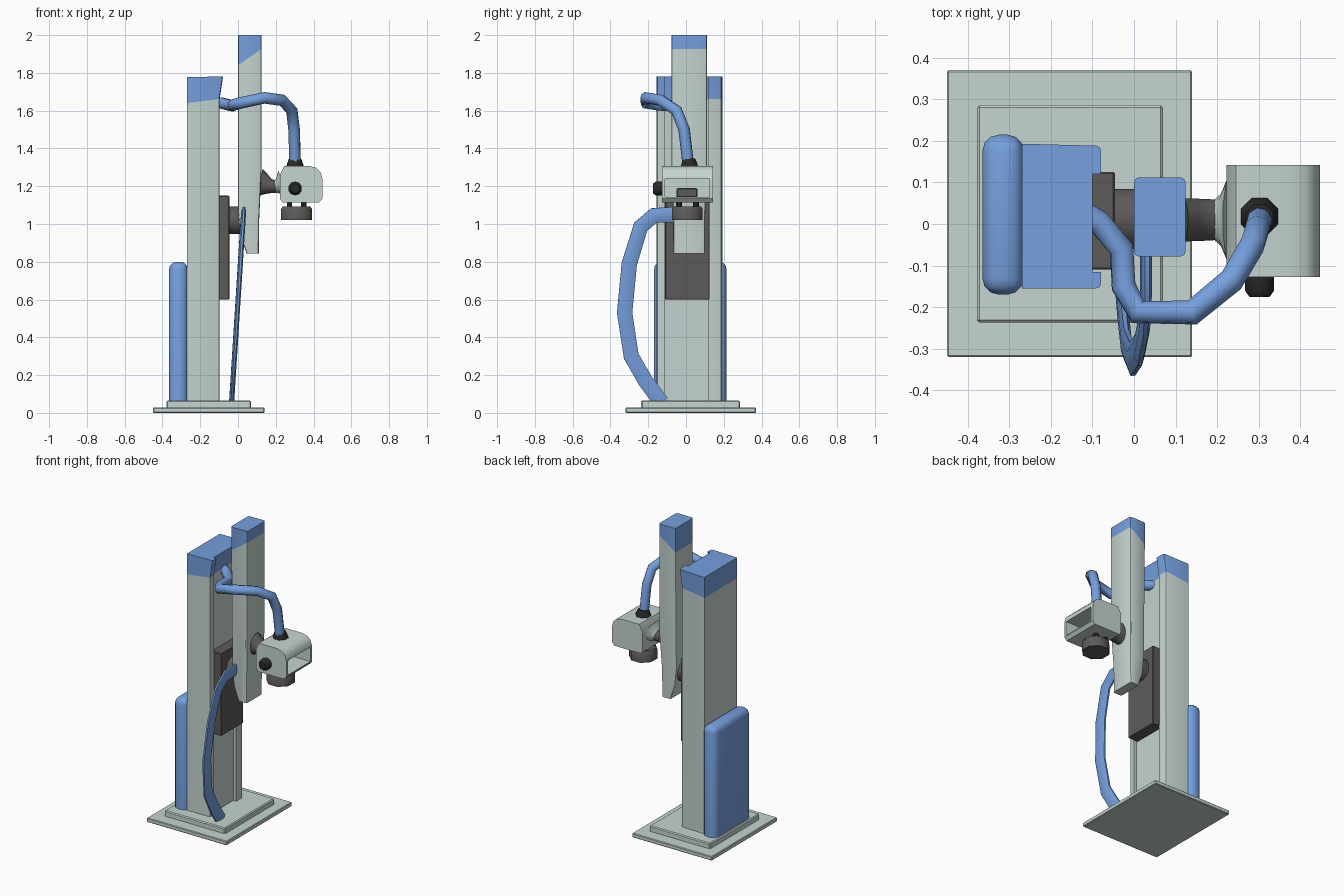
import bpy, bmesh, math
from mathutils import Vector

if "Cube" in bpy.data.objects:
    bpy.data.objects.remove(bpy.data.objects["Cube"])

def mat(name, c):
    m = bpy.data.materials.new(name)
    m.diffuse_color = (*c, 1)
    m.use_nodes = True
    m.node_tree.nodes["Principled BSDF"].inputs["Base Color"].default_value = m.diffuse_color
    return m

LIGHT = mat("pale_grey", (0.56, 0.66, 0.63))
BLUE = mat("blue", (0.18, 0.35, 0.73))
DARK = mat("dark_grey", (0.11, 0.105, 0.10))
BLACK = mat("black", (0.022, 0.022, 0.022))

def finish(bm, name, mats, angle=35):
    bmesh.ops.recalc_face_normals(bm, faces=bm.faces[:])
    me = bpy.data.meshes.new(name)
    bm.to_mesh(me)
    bm.free()
    ob = bpy.data.objects.new(name, me)
    bpy.context.collection.objects.link(ob)
    for m in mats:
        me.materials.append(m)
    bpy.ops.object.select_all(action='DESELECT')
    ob.select_set(True)
    bpy.context.view_layer.objects.active = ob
    bpy.ops.object.shade_smooth_by_angle(angle=math.radians(angle))
    return ob

def prism(pts, vec):
    """Extrude a closed outline of 3D points along vec."""
    bm = bmesh.new()
    f = bm.faces.new([bm.verts.new(p) for p in pts])
    r = bmesh.ops.extrude_face_region(bm, geom=[f])
    bmesh.ops.translate(bm, vec=vec, verts=[v for v in r["geom"] if isinstance(v, bmesh.types.BMVert)])
    bmesh.ops.recalc_face_normals(bm, faces=bm.faces[:])
    return bm

def bevel(bm, w, seg=2, test=lambda e: True):
    bmesh.ops.bevel(bm, geom=[e for e in bm.edges if test(e)], offset=w, segments=seg,
                    profile=0.5, affect='EDGES')

def box_bm(x0, x1, y0, y1, z0, z1):
    return prism([(x0, y0, z0), (x1, y0, z0), (x1, y1, z0), (x0, y1, z0)], (0, 0, z1 - z0))

def box(name, dims, m, w=0.0, seg=2):
    bm = box_bm(*dims)
    if w:
        bevel(bm, w, seg)
    return finish(bm, name, [m])

def paint_above(bm, co, no):
    """Cut along a plane and give the upper side the second material."""
    co, no = Vector(co), Vector(no)
    bmesh.ops.bisect_plane(bm, geom=bm.verts[:] + bm.edges[:] + bm.faces[:], plane_co=co, plane_no=no)
    for f in bm.faces:
        if (f.calc_center_median() - co).dot(no) > 0:
            f.material_index = 1

def tube(name, pts, radii, m, n=8, ref=(1, 0, 0), angle=50):
    """Sweep an elliptical ring along a path; radii is one pair or a list of pairs."""
    pts = [Vector(p) for p in pts]
    if not isinstance(radii, list):
        radii = [radii] * len(pts)
    bm = bmesh.new()
    rings, nrm = [], Vector(ref)
    for i, p in enumerate(pts):
        a, b = pts[max(i - 1, 0)], pts[min(i + 1, len(pts) - 1)]
        t = ((p - a).normalized() + (b - p).normalized()).normalized()
        nrm = (nrm - t * nrm.dot(t)).normalized()
        bi = t.cross(nrm)
        ra, rb = radii[i]
        rings.append([bm.verts.new(p + nrm * ra * math.cos(k) + bi * rb * math.sin(k))
                      for k in (2 * math.pi * (j + 0.5) / n for j in range(n))])
    for r, s in zip(rings, rings[1:]):
        for j in range(n):
            bm.faces.new((r[j], r[(j + 1) % n], s[(j + 1) % n], s[j]))
    bm.faces.new(rings[0])
    bm.faces.new(rings[-1])
    return finish(bm, name, [m], angle)

# Stepped floor base
box("base_plate", (-0.45, 0.14, -0.32, 0.37, 0, 0.028), LIGHT, 0.004, 1)
box("base_step", (-0.378, 0.07, -0.237, 0.286, 0.02, 0.065), LIGHT, 0.006, 1)

# Column: shallow channel facing +x, blue cap that leans out a little
bm = prism([(x, y, 0.05) for x, y in (
    (-0.27, -0.155), (-0.097, -0.155), (-0.097, -0.115), (-0.118, -0.115),
    (-0.118, 0.12), (-0.097, 0.12), (-0.097, 0.188), (-0.27, 0.193))], (0, 0, 1.727))
bevel(bm, 0.012, 2, lambda e: abs(e.verts[0].co.z - e.verts[1].co.z) > 1
      and e.verts[0].co.x > -0.1 and abs(e.verts[0].co.y - 0.0165) > 0.15)
paint_above(bm, (-0.27, 0, 1.64), (-0.13, 0, 1))
for v in bm.verts:
    if v.co.z > 1.7 and v.co.x > -0.15:
        v.co.x += 0.018
        v.co.z += 0.004
finish(bm, "column", [LIGHT, BLUE])

# Rounded housing behind the column
bm = box_bm(-0.365, -0.265, -0.17, 0.215, 0.04, 0.80)
bevel(bm, 0.04, 3, lambda e: min(v.co.z for v in e.verts) > 0.5 or e.verts[0].co.z != e.verts[1].co.z)
finish(bm, "rear_housing", [BLUE], 50)

# Carriage and pivot
box("carriage", (-0.14, -0.046, -0.11, 0.125, 0.60, 1.15), DARK, 0.004, 1)
tube("carriage_pivot", [(-0.05, 0.012, 1.02), (0.05, 0.012, 1.02)], (0.075, 0.075), DARK, 12, (0, 0, 1))

# Upright arm, narrowed at the foot, with a slanted blue top
bm = prism([(x, -0.078, z) for x, z in (
    (0, 2.0), (0.124, 2.0), (0.124, 1.28), (0.112, 1.02), (0.11, 0.845),
    (0.045, 0.845), (0.012, 0.94), (0, 1.06))], (0, 0.19, 0))
for v in bm.verts:
    if v.co.z < 1.1:
        v.co.y = 0.015 + (v.co.y - 0.015) * 0.88
bevel(bm, 0.012, 2, lambda e: abs(e.verts[0].co.y - e.verts[1].co.y) < 0.02
      and max(v.co.z for v in e.verts) - min(v.co.z for v in e.verts) > 0.05)
paint_above(bm, (0, 0, 1.84), (-0.7, 0, 1))
finish(bm, "upright_arm", [LIGHT, BLUE])

# Neck between arm and head
tube("neck", [(0.115, 0.01, 1.215), (0.14, 0.01, 1.21), (0.17, 0.01, 1.2), (0.205, 0.01, 1.197)],
     [(0.08, 0.054), (0.06, 0.053), (0.04, 0.052), (0.033, 0.05)], DARK, 12, (0, 0, 1))
tube("neck_collar", [(0.197, 0.01, 1.197), (0.212, 0.01, 1.2), (0.24, 0.01, 1.21)],
     [(0.034, 0.052), (0.042, 0.065), (0.08, 0.125)], LIGHT, 12, (0, 0, 1))

# Head: rounded shell with a pocket open to +x
bm = prism([(x, -0.128, z) for x, z in (
    (0.222, 1.135), (0.235, 1.115), (0.43, 1.115), (0.447, 1.135), (0.447, 1.24),
    (0.437, 1.275), (0.415, 1.297), (0.375, 1.307), (0.245, 1.307), (0.222, 1.26))], (0, 0.27, 0))
face = max(bm.faces, key=lambda f: f.normal.x * f.calc_area())
bmesh.ops.inset_region(bm, faces=[face], thickness=0.024)
for v in face.verts:
    v.co.z = 1.142 if v.co.z < 1.19 else 1.238
r = bmesh.ops.extrude_face_region(bm, geom=[face])
bmesh.ops.delete(bm, geom=[face], context='FACES_ONLY')
bmesh.ops.translate(bm, vec=(-0.16, 0, 0), verts=[v for v in r["geom"] if isinstance(v, bmesh.types.BMVert)])
finish(bm, "head_shell", [LIGHT])
box("head_inner_block", (0.28, 0.335, -0.05, 0.06, 1.14, 1.19), DARK, 0.005, 1)

# Side knob, gripper flange and its pins
tube("side_knob", [(0.302, -0.12, 1.188), (0.302, -0.16, 1.188), (0.302, -0.176, 1.188)],
     [(0.037, 0.037), (0.037, 0.037), (0.025, 0.025)], BLACK, 10)
tube("tool_flange", [(0.31, 0.007, 1.02), (0.31, 0.007, 1.08), (0.31, 0.007, 1.092)],
     [(0.088, 0.088), (0.088, 0.088), (0.08, 0.08)], DARK, 8)
for sx in (-1, 1):
    for sy in (-1, 1):
        x, y = 0.31 + sx * 0.038, 0.007 + sy * 0.045
        tube("flange_pin", [(x, y, 1.085), (x, y, 1.12)], (0.016, 0.016), BLACK, 6)

# Hoses and boot
tube("hose_boot", [(0.302, 0.018, 1.295), (0.302, 0.018, 1.315), (0.302, 0.015, 1.345)],
     [(0.05, 0.05), (0.047, 0.047), (0.035, 0.035)], BLACK, 8)
tube("upper_hose", [(-0.13, 0.03, 1.645), (-0.085, 0.005, 1.64), (-0.03, -0.06, 1.625), (-0.025, -0.15, 1.63),
                    (0.01, -0.212, 1.64), (0.14, -0.213, 1.668), (0.235, -0.135, 1.655),
                    (0.285, -0.05, 1.6), (0.297, -0.01, 1.5), (0.302, 0.01, 1.33)],
     (0.031, 0.031), BLUE, 8, (0, 0, 1))
path = ((-0.13, 0.055), (-0.215, 0.17), (-0.29, 0.3), (-0.325, 0.53), (-0.30, 0.79),
        (-0.24, 0.985), (-0.17, 1.045), (-0.07, 1.05))
tube("lower_hose", [(-0.033 + 0.063 * (z - 0.07), y, z) for y, z in path], (0.014, 0.044), BLUE, 8)
